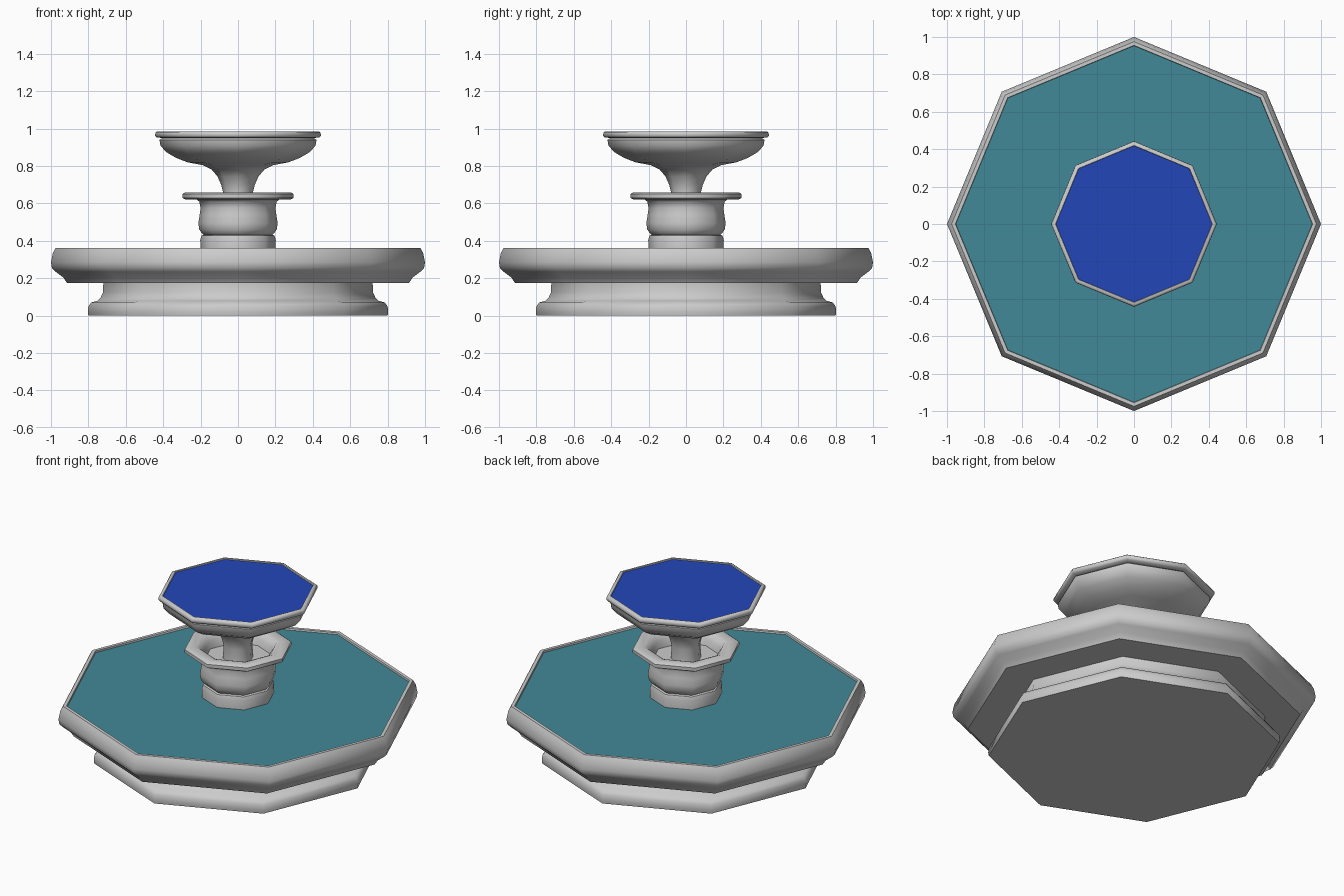
import bpy, bmesh, math

if "Cube" in bpy.data.objects:
    bpy.data.objects.remove(bpy.data.objects["Cube"])

def material(name, rgb):
    m = bpy.data.materials.new(name)
    m.diffuse_color = (*rgb, 1)
    m.use_nodes = True
    m.node_tree.nodes["Principled BSDF"].inputs["Base Color"].default_value = m.diffuse_color
    return m

stone = material("pale stone", (0.6, 0.6, 0.6))
teal = material("teal water", (0.053, 0.25, 0.31))
blue = material("blue water", (0.016, 0.061, 0.48))
N = 8

def lathe(name, profile, mat, angle=50):
    """Spin (radius, z) points into an octagonal shell; radius 0 closes an end."""
    bm = bmesh.new()
    rings = []
    for r, z in profile:
        if r == 0:
            rings.append([bm.verts.new((0, 0, z))] * N)
        else:
            rings.append([bm.verts.new((r * math.cos(math.tau * i / N),
                                        r * math.sin(math.tau * i / N), z)) for i in range(N)])
    for a, b in zip(rings, rings[1:]):
        for i in range(N):
            j = (i + 1) % N
            bm.faces.new(list(dict.fromkeys((a[i], a[j], b[j], b[i]))))
    bmesh.ops.recalc_face_normals(bm, faces=bm.faces)
    me = bpy.data.meshes.new(name)
    bm.to_mesh(me)
    bm.free()
    me.materials.append(mat)
    ob = bpy.data.objects.new(name, me)
    bpy.context.collection.objects.link(ob)
    bpy.context.view_layer.objects.active = ob
    ob.select_set(True)
    bpy.ops.object.shade_smooth_by_angle(angle=math.radians(angle))
    ob.select_set(False)
    return ob

# moulded plinth and large basin
lathe("basin", [(0, 0), (0.80, 0), (0.803, 0.02), (0.80, 0.05), (0.785, 0.07), (0.75, 0.08),
                (0.735, 0.095), (0.722, 0.125), (0.72, 0.175), (0.915, 0.175), (0.935, 0.205),
                (0.975, 0.235), (0.995, 0.255), (1.0, 0.285), (0.99, 0.335), (0.975, 0.362),
                (0.955, 0.362), (0.95, 0.335), (0, 0.335)], stone)
lathe("basin_water", [(0.953, 0.352), (0, 0.352)], teal)

# column foot, bulging drum and hollow collar
lathe("column", [(0.20, 0.34), (0.202, 0.405), (0.195, 0.428), (0.183, 0.432), (0.19, 0.437),
                 (0.207, 0.46), (0.212, 0.495), (0.205, 0.54), (0.20, 0.575), (0.207, 0.61),
                 (0.22, 0.62), (0.28, 0.62), (0.297, 0.63), (0.297, 0.65), (0.285, 0.658),
                 (0.235, 0.658), (0.215, 0.65), (0.195, 0.62), (0.185, 0.58), (0, 0.58)], stone)

# flared stem and upper bowl
lathe("upper_bowl", [(0.085, 0.57), (0.08, 0.66), (0.09, 0.70), (0.11, 0.745), (0.14, 0.78),
                     (0.19, 0.805), (0.27, 0.82), (0.33, 0.843), (0.385, 0.875), (0.415, 0.91),
                     (0.42, 0.94), (0.405, 0.95), (0.435, 0.953), (0.443, 0.962), (0.442, 0.978),
                     (0.432, 0.985), (0.42, 0.985), (0.415, 0.97), (0, 0.97)], stone)
lathe("bowl_water", [(0.418, 0.98), (0, 0.98)], blue)

# water surfaces face upward
for name in ("basin_water", "bowl_water"):
    me = bpy.data.objects[name].data
    if me.polygons[0].normal.z < 0:
        me.flip_normals()
